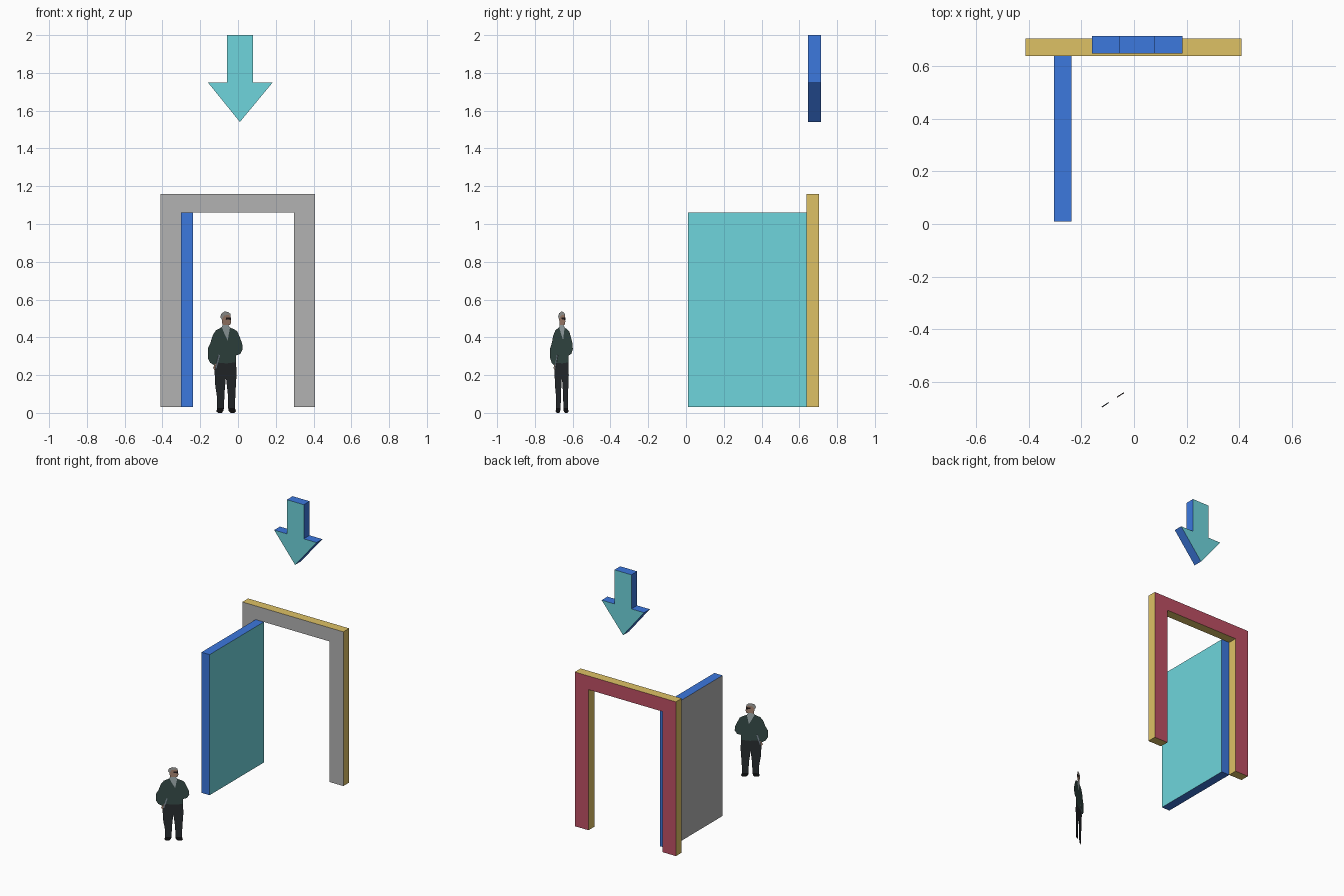
import bpy, bmesh

if "Cube" in bpy.data.objects:
    bpy.data.objects.remove(bpy.data.objects["Cube"])

PALETTE = {
    "grey": (178, 178, 178), "gold": (222, 193, 101), "red": (190, 80, 100),
    "blue": (60, 120, 222), "cyan": (111, 213, 220), "jacket": (56, 78, 74),
    "trousers": (42, 46, 50), "shoes": (18, 18, 20), "skin": (172, 136, 116),
    "hair": (165, 165, 162), "shirt": (165, 178, 180), "tablet": (125, 138, 150),
    "dark": (35, 28, 30),
}


def linear(v):
    v /= 255
    return v / 12.92 if v <= 0.04045 else ((v + 0.055) / 1.055) ** 2.4


MATS = {}
for key, rgb in PALETTE.items():
    MATS[key] = bpy.data.materials.new(key)
    MATS[key].diffuse_color = (*[linear(c) for c in rgb], 1)


def finish(name, bm, colours):
    mesh = bpy.data.meshes.new(name)
    bm.to_mesh(mesh)
    bm.free()
    for c in colours:
        mesh.materials.append(MATS[c])
    obj = bpy.data.objects.new(name, mesh)
    bpy.context.collection.objects.link(obj)
    return obj


def prism(name, profile, place, near, far, colours):
    """Extrude a profile between two depths; colours = near cap, far cap, rim."""
    bm = bmesh.new()
    a = [bm.verts.new(place(u, v, near)) for u, v in profile]
    b = [bm.verts.new(place(u, v, far)) for u, v in profile]
    bm.faces.new(a).material_index = 0
    bm.faces.new(b[::-1]).material_index = 1
    n = len(profile)
    for i in range(n):
        j = (i + 1) % n
        bm.faces.new((a[j], a[i], b[i], b[j])).material_index = 2
    bmesh.ops.recalc_face_normals(bm, faces=bm.faces)
    return finish(name, bm, colours)


def facing_front(u, v, d):
    return (u, d, v)


def facing_side(u, v, d):
    return (d, u, v)


# Door frame: an upside-down U
prism("door_frame",
      [(-0.411, 0.03), (-0.303, 0.03), (-0.303, 1.06), (0.297, 1.06),
       (0.297, 0.03), (0.408, 0.03), (0.408, 1.16), (-0.411, 1.16)],
      facing_front, 0.637, 0.704, ("grey", "red", "gold"))

# Open door leaf
prism("door_leaf", [(0.01, 0.03), (0.637, 0.03), (0.637, 1.06), (0.01, 1.06)],
      facing_side, -0.303, -0.237, ("grey", "cyan", "blue"))

# Arrow pointing down above the frame
prism("arrow",
      [(-0.057, 2.0), (-0.057, 1.75), (-0.16, 1.75), (0.01, 1.54),
       (0.184, 1.75), (0.08, 1.75), (0.08, 2.0)],
      facing_front, 0.647, 0.714, ("cyan", "cyan", "blue"))


# Flat cut-out man, turned towards the front right (profile in centi-units)
def cutout_point(u, v, d=0.0):
    x = u / 100
    return (x + 0.54 * d, -0.659 + (x + 0.067) * 0.65 - 0.84 * d, v / 100)


def cutout(name, colour, *profiles):
    bm = bmesh.new()
    for p in profiles:
        bm.faces.new([bm.verts.new(cutout_point(u, v)) for u, v in p])
    return finish(name, bm, (colour,))


def detail(name, colour, profile):
    """Thin slab so that it shows on both sides of the cut-out."""
    return prism(name, profile, cutout_point, 0.002, -0.002, (colour,) * 3)


cutout("man_jacket", "jacket",
       [(-8.6, 45.4), (-11.8, 43.6), (-13.4, 41), (-14.6, 37), (-16, 34),
        (-16, 29), (-14.8, 26.6), (-12.6, 25.2), (-11.4, 26.6), (-6, 26.2),
        (-1, 26.8), (-1, 30.4), (1.2, 31.2), (2.5, 33.8), (2.2, 36.8),
        (0.8, 40.4), (-0.4, 43.2), (-2, 44.2), (-4.2, 45.2), (-4.8, 42),
        (-5.4, 38.4), (-7.4, 42.4)])
cutout("man_shirt", "shirt",
       [(-8.6, 45.4), (-7.4, 42.4), (-5.4, 38.4), (-4.8, 42), (-4.2, 45.2),
        (-5, 46.4), (-8.2, 46.4)])
cutout("man_trousers", "trousers",
       [(-11.4, 26.6), (-12.4, 22), (-12, 14), (-11.2, 9), (-11, 2.5),
        (-7.4, 2.5), (-7.2, 10), (-6.4, 19), (-5.4, 10), (-5.2, 2.5),
        (-1.6, 2.5), (-1.4, 10), (-0.8, 20), (-1, 26.8), (-6, 26.2)])
cutout("man_shoes", "shoes",
       [(-11, 2.5), (-11.5, 0.8), (-10.6, 0), (-8.6, 0), (-7.8, 1), (-7.4, 2.5)],
       [(-5.2, 2.5), (-5, 1), (-3.8, 0), (-1.8, 0), (-1, 0.8), (-1.6, 2.5)])
cutout("man_face", "skin",
       [(-8.2, 46.4), (-8.6, 49.4), (-7.4, 51.4), (-5, 52), (-3.9, 51),
        (-3.6, 48.4), (-4, 46.8), (-5, 46.4)])
cutout("man_hair", "hair",
       [(-8.6, 49.4), (-9.4, 50.8), (-8.8, 52.6), (-7.2, 53.6), (-5.2, 53.5),
        (-4, 52.4), (-3.9, 51), (-5, 52), (-7.4, 51.4)])
cutout("man_hand", "skin",
       [(-12.6, 25.2), (-13.2, 23.8), (-12.3, 22.4), (-11.9, 24.2), (-11.4, 26.6)])
detail("man_sunglasses", "dark",
       [(-6.4, 49.6), (-3.8, 49.2), (-3.8, 50.4), (-6.4, 50.6)])
detail("man_tablet", "tablet",
       [(-12.2, 23.6), (-11.5, 23.6), (-9.6, 30.6), (-10.3, 30.8)])

for m in bpy.data.materials:
    if m.users and not m.is_grease_pencil:
        m.use_nodes = True
        m.node_tree.nodes["Principled BSDF"].inputs["Base Color"].default_value = m.diffuse_color
